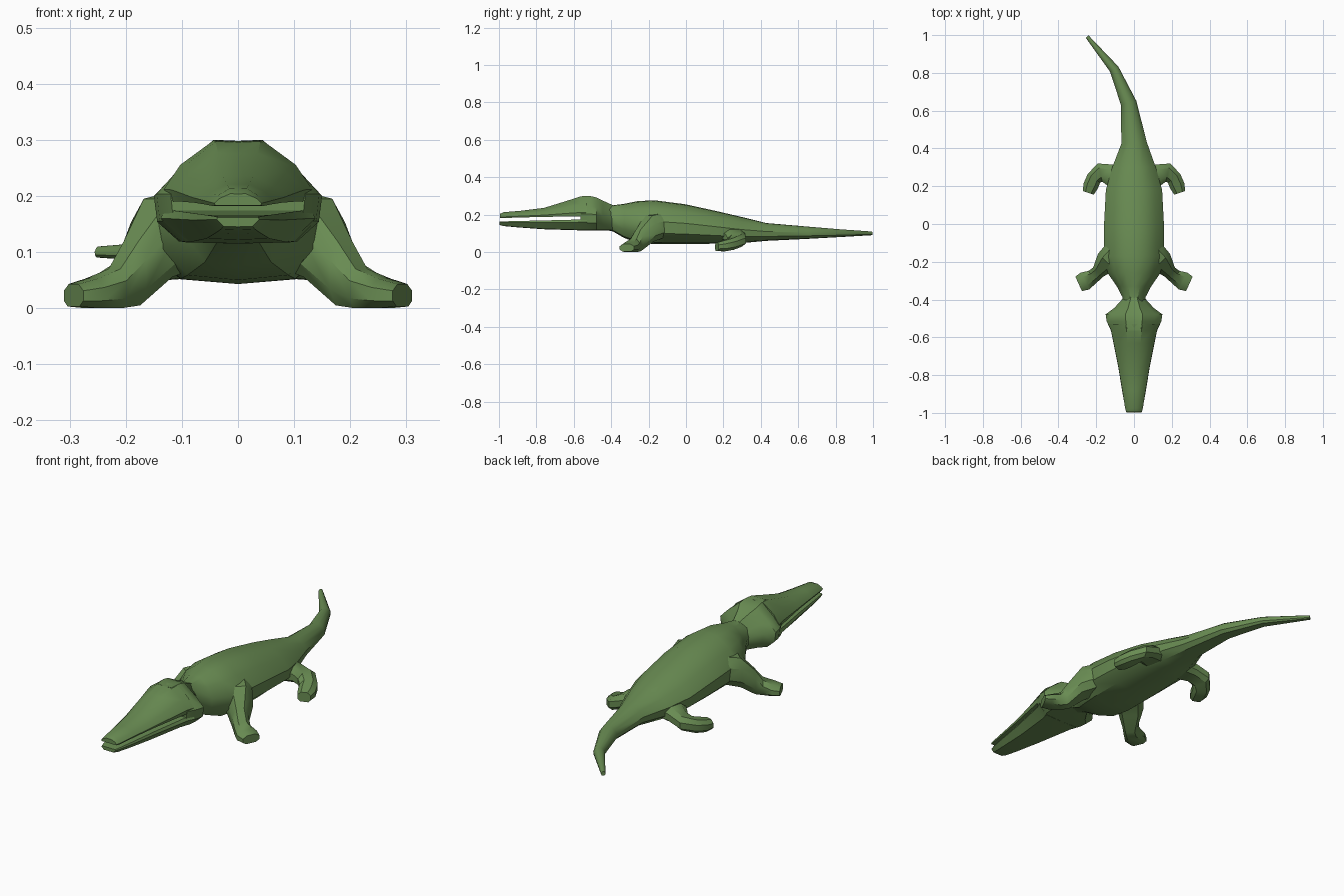
import bpy, bmesh
from mathutils import Vector

green = bpy.data.materials.new("reptile green")
green.diffuse_color = (0.14, 0.26, 0.085, 1)


def loft(name, stations, half, mirror=False, angle=35):
    """Skin vertical cross-sections (x, y, z_low, z_high, half_width) along a path.
    half = right side of the section, (width, height) fractions from top to bottom."""
    outline = half + [(-u, v) for u, v in reversed(half) if u > 0]
    bm = bmesh.new()
    rings = []
    for i, (x, y, lo, hi, w) in enumerate(stations):
        a = stations[max(i - 1, 0)]
        b = stations[min(i + 1, len(stations) - 1)]
        d = Vector((b[0] - a[0], b[1] - a[1])).normalized()
        rings.append([bm.verts.new((x + d.y * w * u, y - d.x * w * u, lo + (hi - lo) * v))
                      for u, v in outline])
    n = len(outline)
    for r, s in zip(rings, rings[1:]):
        for k in range(n):
            bm.faces.new((r[k], r[(k + 1) % n], s[(k + 1) % n], s[k]))
    bm.faces.new(rings[0])
    bm.faces.new(rings[-1])
    bmesh.ops.recalc_face_normals(bm, faces=bm.faces)
    mesh = bpy.data.meshes.new(name)
    bm.to_mesh(mesh)
    bm.free()
    mesh.materials.append(green)
    obj = bpy.data.objects.new(name, mesh)
    bpy.context.collection.objects.link(obj)
    if mirror:
        obj.modifiers.new("mirror", 'MIRROR').use_axis[0] = True
    bpy.ops.object.select_all(action='DESELECT')
    obj.select_set(True)
    bpy.context.view_layer.objects.active = obj
    bpy.ops.object.shade_smooth_by_angle(angle=angle * 3.14159 / 180)
    return obj


# Trunk and curved tail
loft("body_and_tail", [
    (0, -0.44, 0.12, 0.255, 0.07), (0, -0.39, 0.11, 0.25, 0.062),
    (0, -0.33, 0.075, 0.258, 0.095), (0, -0.26, 0.05, 0.272, 0.145),
    (0, -0.17, 0.043, 0.277, 0.165), (0, 0, 0.043, 0.255, 0.165),
    (0, 0.18, 0.045, 0.215, 0.155), (0, 0.30, 0.048, 0.187, 0.12),
    (0, 0.43, 0.06, 0.155, 0.07), (-0.028, 0.64, 0.07, 0.137, 0.044),
    (-0.105, 0.82, 0.08, 0.122, 0.027), (-0.248, 0.992, 0.09, 0.11, 0.01),
], [(0, 1), (0.32, 0.98), (0.7, 0.8), (0.96, 0.52), (0.93, 0.25), (0.62, 0.04), (0, 0)])

# Skull with flared cheeks
loft("skull", [
    (0, -0.39, 0.115, 0.25, 0.055), (0, -0.445, 0.115, 0.275, 0.105),
    (0, -0.478, 0.115, 0.292, 0.15), (0, -0.515, 0.115, 0.30, 0.145),
    (0, -0.565, 0.116, 0.298, 0.12),
], [(0, 0.99), (0.3, 1), (0.75, 0.7), (1, 0.48), (0.96, 0.22), (0.7, 0.02), (0, 0)])

# Upper jaw
loft("upper_jaw", [
    (0, -0.53, 0.19, 0.299, 0.132), (0, -0.565, 0.19, 0.297, 0.121),
    (0, -0.63, 0.19, 0.276, 0.108), (0, -0.76, 0.188, 0.236, 0.082),
    (0, -0.88, 0.185, 0.221, 0.062), (0, -0.975, 0.182, 0.213, 0.047),
    (0, -0.995, 0.183, 0.204, 0.042),
], [(0, 0.99), (0.33, 1), (0.78, 0.6), (1, 0.2), (0.96, 0), (0, 0)])

# Lower jaw
loft("lower_jaw", [
    (0, -0.53, 0.115, 0.175, 0.138), (0, -0.565, 0.116, 0.174, 0.122),
    (0, -0.76, 0.122, 0.169, 0.083), (0, -0.90, 0.132, 0.166, 0.06),
    (0, -0.975, 0.139, 0.164, 0.046), (0, -0.998, 0.145, 0.162, 0.038),
], [(0, 1), (0.94, 1), (1, 0.75), (0.68, 0.04), (0, 0)])

limb = [(0.5, 1), (1, 0.7), (1, 0.25), (0.6, 0)]

# Front legs splayed outward and forward
loft("front_legs", [
    (0.085, -0.14, 0.08, 0.21, 0.07), (0.145, -0.20, 0.055, 0.195, 0.062),
    (0.19, -0.255, 0.005, 0.12, 0.036), (0.22, -0.28, 0, 0.07, 0.038),
    (0.26, -0.302, 0, 0.053, 0.05), (0.293, -0.317, 0.003, 0.043, 0.042),
], limb, mirror=True)

# Rear legs bending forward to the feet
loft("rear_legs", [
    (0.07, 0.245, 0.055, 0.13, 0.07), (0.135, 0.262, 0.05, 0.12, 0.055),
    (0.18, 0.272, 0.03, 0.095, 0.05), (0.212, 0.242, 0.012, 0.075, 0.04),
    (0.23, 0.20, 0.004, 0.062, 0.04), (0.242, 0.165, 0.006, 0.052, 0.03),
], limb, mirror=True)
